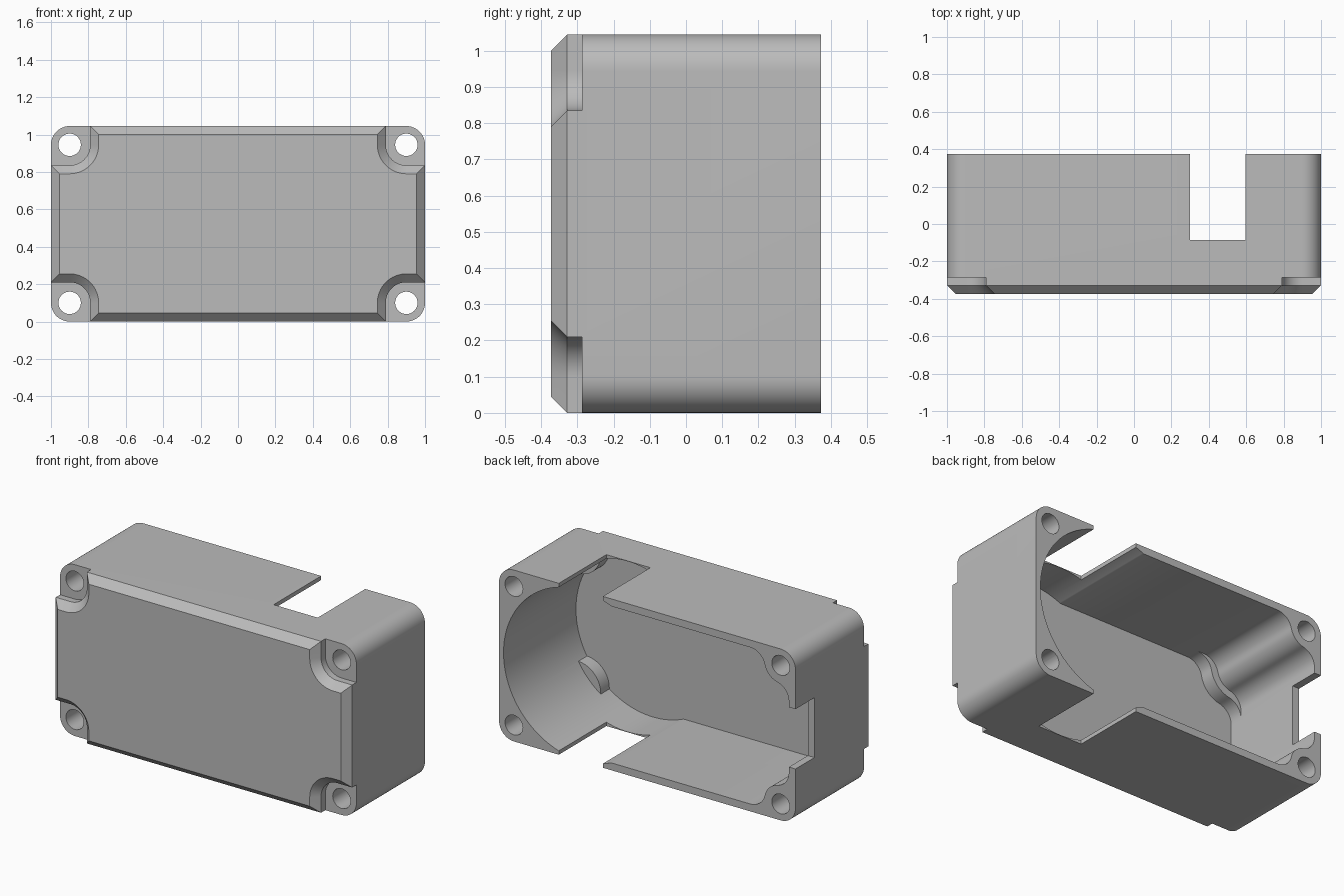
import bpy, bmesh, math

cube = bpy.data.objects.get("Cube")
if cube:
    bpy.data.objects.remove(cube, do_unlink=True)

H = 1.045            # height
BACK, FRONT = 0.373, -0.373
WALL = 0.045         # wall thickness and edge chamfer
C = 0.1              # screw centre distance from each side
FLOOR = -0.325       # inner face of the front panel
LEDGE = -0.287       # bottom of the corner recesses
CORNERS = [(sx, top) for sx in (-1, 1) for top in (False, True)]

grey = bpy.data.materials.new("mid grey")
grey.use_nodes = True
grey.diffuse_color = (0.5, 0.5, 0.5, 1)
grey.node_tree.nodes["Principled BSDF"].inputs["Base Color"].default_value = (0.5, 0.5, 0.5, 1)


def loft(name, sections):
    """Solid through (y, [(x, z), ...]) sections with equal point counts."""
    bm = bmesh.new()
    rings = [[bm.verts.new((x, y, z)) for x, z in pts] for y, pts in sections]
    n = len(rings[0])
    for a, b in zip(rings, rings[1:]):
        for i in range(n):
            j = (i + 1) % n
            bm.faces.new((a[i], a[j], b[j], b[i]))
    bm.faces.new(rings[0])
    bm.faces.new(rings[-1])
    bmesh.ops.recalc_face_normals(bm, faces=bm.faces)
    mesh = bpy.data.meshes.new(name)
    bm.to_mesh(mesh)
    bm.free()
    mesh.materials.append(grey)
    ob = bpy.data.objects.new(name, mesh)
    bpy.context.collection.objects.link(ob)
    return ob


def prism(name, pts, y0, y1):
    return loft(name, [(y0, pts), (y1, pts)])


def boolean(ob, tool, operation="DIFFERENCE"):
    mod = ob.modifiers.new("cut", "BOOLEAN")
    mod.object, mod.operation, mod.solver = tool, operation, "EXACT"
    bpy.context.view_layer.objects.active = ob
    bpy.ops.object.modifier_apply(modifier=mod.name)
    bpy.data.objects.remove(tool, do_unlink=True)


def arc(cx, cz, r, a0, a1, n):
    angles = [math.radians(a0 + (a1 - a0) * i / n) for i in range(n + 1)]
    return [(cx + r * math.cos(a), cz + r * math.sin(a)) for a in angles]


def circle(cx, cz, r, n):
    return arc(cx, cz, r, 0, 360, n)[:-1]


def box(x0, x1, z0, z1):
    return [(x0, z0), (x1, z0), (x1, z1), (x0, z1)]


def rounded_rect(inset, r):
    x, z0, z1 = 1 - inset - r, inset + r, H - inset - r
    return (arc(x, z1, r, 0, 90, 12) + arc(-x, z1, r, 90, 180, 12)
            + arc(-x, z0, r, 180, 270, 12) + arc(x, z0, r, 270, 360, 12))


def place(pts, sx, top):
    """Map distances from the two outer sides to one of the four corners."""
    return [(sx * (1 - u), H - v if top else v) for u, v in pts]


def corner_round(r):
    """Corner pocket outline, rounded about the screw centre."""
    return [(-C, -C), (C + r, -C)] + arc(C, C, r, 0, 90, 16) + [(-C, C + r)]


def corner_boss(r, fillet):
    """Screw boss outline that blends into both walls."""
    dv = WALL + fillet - C
    du = math.sqrt((r + fillet) ** 2 - dv ** 2)
    a = math.degrees(math.atan2(dv, du))
    half = arc(C + du, C + dv, fillet, -90, a - 180, 10)
    swapped = [(v, u) for u, v in reversed(half)]
    return ([(-C, -C), (C + du, -C)] + half + arc(C, C, r, a, 90 - a, 12)[1:-1]
            + swapped + [(-C, C + du)])


# Outer shell with rounded corners and a chamfered front
case = loft("case", [(BACK, rounded_rect(0, C)), (FRONT + WALL, rounded_rect(0, C)),
                     (FRONT, rounded_rect(WALL, C - WALL))])

# Cavity: straight bay joined to a round bay, minus the corner bosses
cavity = prism("cavity", box(WALL - 1, 0.45, WALL, H - WALL), FLOOR, 0.5)
boolean(cavity, prism("round_bay", circle(0.45, H / 2, 0.52, 128), FLOOR, 0.5), "UNION")
for sx, top in CORNERS:
    if sx < 0:
        boss = place(corner_boss(0.11, 0.1), sx, top)
        boolean(cavity, prism("boss", boss, -0.6, 0.7))
    outline = corner_boss(0.155, 0.1) if sx < 0 else corner_round(0.155)
    boolean(cavity, prism("boss_foot", place(outline, sx, top), -0.6, LEDGE + WALL))
boolean(case, cavity)

# Front corner recesses with flared edges, and screw holes
for sx, top in CORNERS:
    steps = [(LEDGE, 0.11), (FRONT + WALL, 0.11), (FRONT - WALL, 0.11 + 2 * WALL)]
    boolean(case, loft("recess", [(y, place(corner_round(r), sx, top)) for y, r in steps]))
    boolean(case, prism("hole", place(circle(C, C, 0.06, 32), sx, top), -0.6, 0.6))

# Slot through top and bottom walls, and a notch in the end wall
boolean(case, prism("slot", box(0.3, 0.597, -0.2, H + 0.2), -0.085, 0.6))
boolean(case, prism("notch", box(-1.2, -0.9, 0.34, 0.705), 0.19, 0.6))

for ob in bpy.context.selected_objects:
    ob.select_set(False)
case.select_set(True)
bpy.context.view_layer.objects.active = case
bpy.ops.object.shade_smooth_by_angle(angle=math.radians(30))
